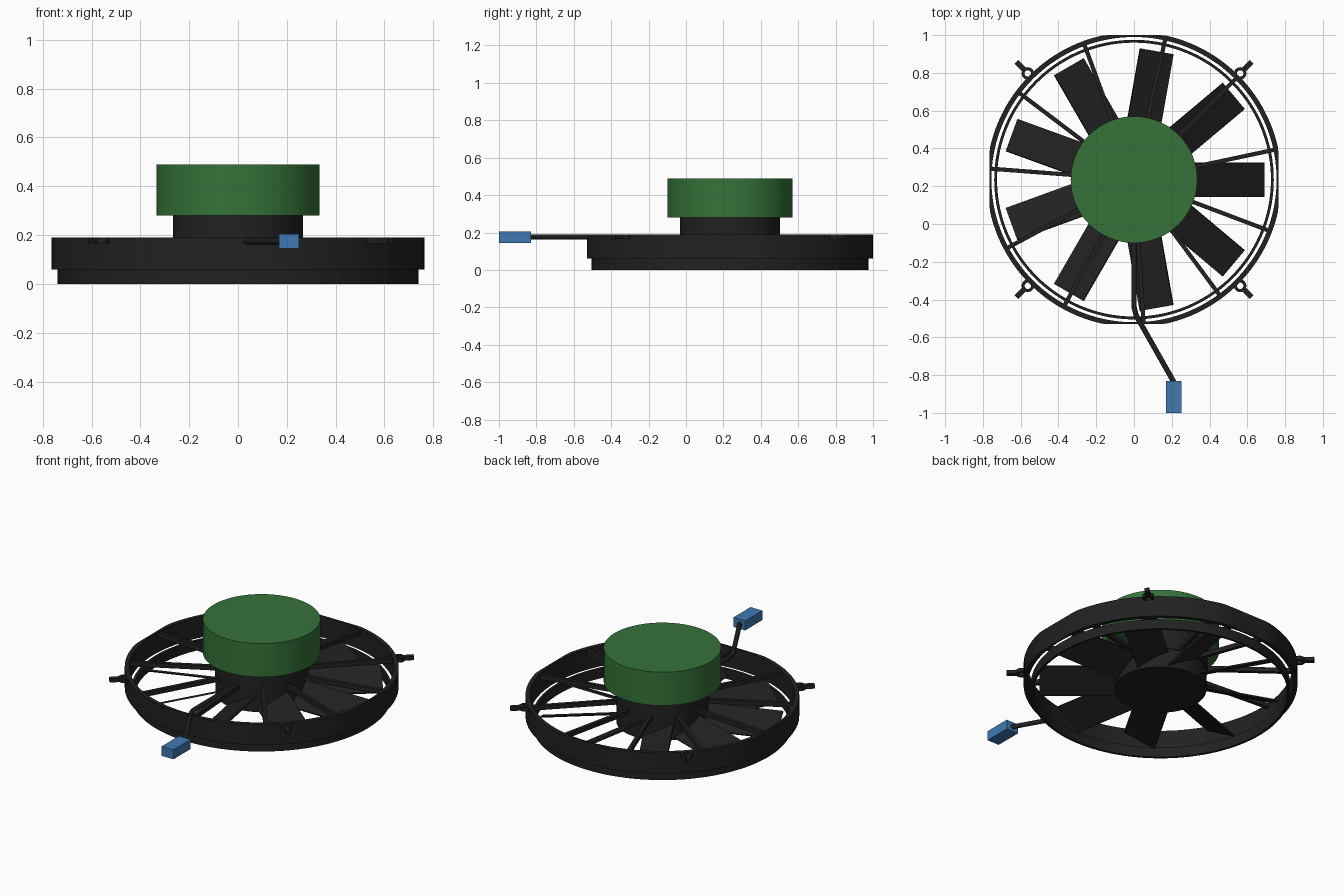
import bpy, bmesh
from math import cos, sin, pi, radians, hypot, atan2
from mathutils import Matrix, Vector

if "Cube" in bpy.data.objects:
    bpy.data.objects.remove(bpy.data.objects["Cube"])

CY = 0.235  # fan axis position in y


def material(name, color):
    m = bpy.data.materials.new(name)
    m.diffuse_color = color
    m.use_nodes = True
    m.node_tree.nodes["Principled BSDF"].inputs["Base Color"].default_value = m.diffuse_color
    return m


BLACK = material("black_plastic", (0.015, 0.015, 0.016, 1))
GREEN = material("green_motor", (0.035, 0.17, 0.04, 1))
BLUE = material("blue_plug", (0.05, 0.19, 0.45, 1))


def finish(name, bm, mat, smooth=False):
    bmesh.ops.recalc_face_normals(bm, faces=bm.faces)
    me = bpy.data.meshes.new(name)
    bm.to_mesh(me)
    bm.free()
    me.materials.append(mat)
    ob = bpy.data.objects.new(name, me)
    bpy.context.collection.objects.link(ob)
    if smooth:
        bpy.ops.object.select_all(action='DESELECT')
        ob.select_set(True)
        bpy.context.view_layer.objects.active = ob
        bpy.ops.object.shade_smooth_by_angle(angle=radians(30))
    return ob


def box(name, size, matrix, mat=BLACK):
    bm = bmesh.new()
    bmesh.ops.create_cube(bm, size=1, matrix=matrix @ Matrix.Diagonal((*size, 1)))
    return finish(name, bm, mat)


def cylinder(name, r, z0, z1, mat=BLACK):
    bm = bmesh.new()
    bmesh.ops.create_cone(bm, cap_ends=True, segments=96, radius1=r, radius2=r, depth=z1 - z0,
                          matrix=Matrix.Translation((0, CY, (z0 + z1) / 2)))
    return finish(name, bm, mat, True)


def ring(name, center, r_out, r_in, z0, z1, n=144, flat=None):
    """Tube wall; 'flat' trims the outside to a square of that half width."""
    bm = bmesh.new()
    loops = []
    for i in range(n):
        a = 2 * pi * i / n
        c, s = cos(a), sin(a)
        ro = min(r_out, flat / max(abs(c), abs(s))) if flat else r_out
        loops.append([bm.verts.new((center[0] + r * c, center[1] + r * s, z))
                      for r, z in ((ro, z0), (ro, z1), (r_in, z1), (r_in, z0))])
    for i in range(n):
        p, q = loops[i], loops[(i + 1) % n]
        for k in range(4):
            m = (k + 1) % 4
            bm.faces.new((p[k], q[k], q[m], p[m]))
    return finish(name, bm, BLACK, True)


def around(angle):
    return Matrix.Translation((0, CY, 0)) @ Matrix.Rotation(angle, 4, 'Z')


# Shroud: outer rim with four flats, and smaller lower ring
ring("shroud_rim", (0, CY), 0.781, 0.755, 0.06, 0.19, 144, 0.765)
ring("lower_ring", (0, CY), 0.74, 0.725, 0.0, 0.062)

# Hub, stator body and motor
cylinder("rotor_hub", 0.262, 0.025, 0.145)
cylinder("motor_mount", 0.267, 0.145, 0.28)
cylinder("motor", 0.335, 0.28, 0.49, GREEN)

# Nine pitched blades
for i in range(9):
    m = around(radians(40 * i)) @ Matrix.Translation((0.465, 0, 0.085)) @ Matrix.Rotation(radians(27), 4, 'X')
    box(f"blade_{i + 1}", (0.45, 0.2, 0.01), m)

# Eleven support spokes
for i in range(11):
    m = around(radians(12) + 2 * pi * i / 11) @ Matrix.Translation((0.505, 0, 0.17))
    box(f"spoke_{i + 1}", (0.51, 0.022, 0.028), m)

# Four mounting ears with tabs
for i, (sx, sy) in enumerate(((1, 1), (-1, 1), (-1, -1), (1, -1))):
    x, y = 0.562 * sx, 0.562 * sy
    ring(f"mount_eye_{i + 1}", (x, CY + y), 0.033, 0.017, 0.165, 0.19, 24)
    m = around(atan2(sy, sx)) @ Matrix.Translation((hypot(x, y) + 0.056, 0, 0.178))
    box(f"mount_tab_{i + 1}", (0.06, 0.028, 0.024), m)

# Cable
cu = bpy.data.curves.new("cable", 'CURVE')
cu.dimensions = '3D'
cu.bevel_depth = 0.014
cu.bevel_resolution = 3
cu.use_fill_caps = True
path = [(0, 0.0), (0, -0.44), (0.012, -0.485), (0.21, -0.835)]
sp = cu.splines.new('POLY')
sp.points.add(len(path) - 1)
for p, (x, y) in zip(sp.points, path):
    p.co = (x, y, 0.175, 1)
cu.materials.append(BLACK)
bpy.context.collection.objects.link(bpy.data.objects.new("cable", cu))

# Plug
box("plug", (0.082, 0.17, 0.06), Matrix.Translation((0.21, -0.915, 0.175)), BLUE)
